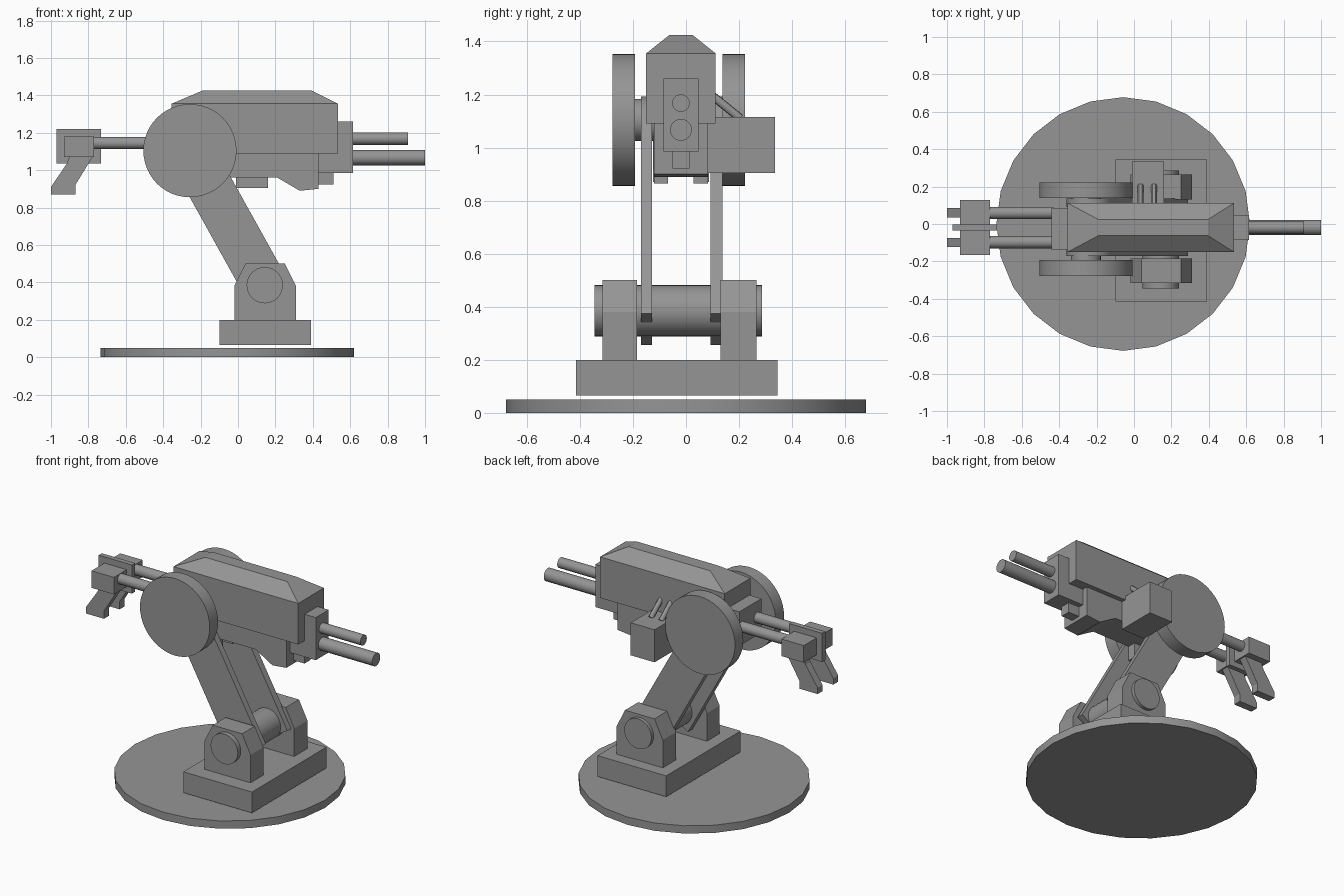
import bpy, bmesh, math
from mathutils import Matrix, Vector

if "Cube" in bpy.data.objects:
    bpy.data.objects.remove(bpy.data.objects["Cube"], do_unlink=True)

GREY = (0.3, 0.3, 0.3, 1)
metal = bpy.data.materials.new("plain_grey")
metal.use_nodes = True
metal.diffuse_color = GREY
metal.node_tree.nodes["Principled BSDF"].inputs["Base Color"].default_value = GREY

MID = -0.019  # centre plane of the gun


def finish(name, bm, smooth=False):
    bmesh.ops.recalc_face_normals(bm, faces=bm.faces)
    mesh = bpy.data.meshes.new(name)
    bm.to_mesh(mesh)
    bm.free()
    mesh.materials.append(metal)
    obj = bpy.data.objects.new(name, mesh)
    bpy.context.collection.objects.link(obj)
    if smooth:
        bpy.ops.object.select_all(action="DESELECT")
        obj.select_set(True)
        bpy.context.view_layer.objects.active = obj
        bpy.ops.object.shade_smooth_by_angle(angle=math.radians(30))
    return obj


def box(name, x, y, z):
    bm = bmesh.new()
    size = Matrix.Diagonal((x[1] - x[0], y[1] - y[0], z[1] - z[0], 1))
    place = Matrix.Translation((sum(x) / 2, sum(y) / 2, sum(z) / 2))
    bmesh.ops.create_cube(bm, size=1, matrix=place @ size)
    return finish(name, bm)


def rod(name, start, end, radius, sides=24):
    start, end = Vector(start), Vector(end)
    axis = end - start
    turn = axis.to_track_quat("Z", "Y").to_matrix().to_4x4()
    bm = bmesh.new()
    bmesh.ops.create_cone(bm, cap_ends=True, segments=sides, radius1=radius, radius2=radius,
                          depth=axis.length, matrix=Matrix.Translation((start + end) / 2) @ turn)
    return finish(name, bm, True)


def plate(name, profile, y, smooth=False):
    """Extrude an x-z profile between two y values."""
    bm = bmesh.new()
    face = bm.faces.new([bm.verts.new((px, y[0], pz)) for px, pz in profile])
    out = bmesh.ops.extrude_face_region(bm, geom=[face])
    verts = [v for v in out["geom"] if isinstance(v, bmesh.types.BMVert)]
    bmesh.ops.translate(bm, verts=verts, vec=(0, y[1] - y[0], 0))
    return finish(name, bm, smooth)


# Base and pedestal
rod("base_disc", (-0.058, 0, 0), (-0.058, 0, 0.05), 0.678)
box("pedestal", (-0.10, 0.39), (-0.415, 0.345), (0.065, 0.20))

# Pivot brackets and axle
bracket = [(-0.02, 0.2), (0.31, 0.2), (0.31, 0.38), (0.25, 0.5), (0.04, 0.5), (-0.02, 0.38)]
plate("bracket_right", bracket, (-0.315, -0.185))
plate("bracket_left", bracket, (0.13, 0.265))
rod("lower_axle", (0.143, -0.345, 0.385), (0.143, 0.287, 0.385), 0.097, 32)

# Slanted arm plates: square foot, rounded top
foot, top = Vector((0.143, 0.385)), Vector((-0.238, 1.07))
along = (top - foot).normalized()
across = Vector((along.y, -along.x))
half = 0.122
arm = [foot - along * 0.08 - across * half, foot - along * 0.08 + across * half]
for i in range(13):
    a = math.pi * i / 12
    arm.append(top + (across * math.cos(a) + along * math.sin(a)) * half)
plate("arm_right", arm, (-0.17, -0.128), True)
plate("arm_left", arm, (0.092, 0.137), True)

# Large side discs and their hub
for side, y0, y1 in (("right", -0.277, -0.192), ("left", 0.138, 0.223)):
    rod("side_disc_" + side, (-0.257, y0, 1.104), (-0.257, y1, 1.104), 0.249, 48)
rod("disc_hub", (-0.257, -0.2, 1.104), (-0.257, 0.15, 1.104), 0.08)

# Gun housing with a hipped roof, lofted from three rectangles
bm = bmesh.new()
rings = []
for x0, x1, w, z in ((-0.355, 0.535, 0.131, 1.09), (-0.355, 0.535, 0.131, 1.355),
                     (-0.19, 0.395, 0.043, 1.425)):
    rings.append([bm.verts.new((x, MID + y, z)) for x, y in
                  ((x0, -w), (x1, -w), (x1, w), (x0, w))])
for low, high in zip(rings, rings[1:]):
    for i in range(4):
        j = (i + 1) % 4
        bm.faces.new((low[i], low[j], high[j], high[i]))
bm.faces.new(rings[0])
bm.faces.new(rings[-1])
finish("gun_housing", bm)

# Lower housing, feet and rear block
lower = [(-0.34, 1.1), (0.43, 1.1), (0.43, 0.9), (0.33, 0.89), (0.21, 0.96), (-0.34, 0.96)]
plate("lower_housing", lower, (MID - 0.102, MID + 0.102))
for side, y in (("right", MID - 0.075), ("left", MID + 0.075)):
    box("foot_" + side, (-0.2, -0.06), (y - 0.027, y + 0.027), (0.865, 0.97))
box("rear_block", (-0.44, -0.34), (-0.14, 0.085), (1.03, 1.25))

# Muzzle block and barrels
box("muzzle_block", (0.42, 0.615), (-0.085, 0.047), (0.985, 1.26))
box("muzzle_lug", (0.42, 0.51), (-0.05, 0.013), (0.922, 1.0))
rod("upper_barrel", (0.6, MID, 1.168), (0.91, MID, 1.168), 0.033)
rod("lower_barrel", (0.6, MID, 1.067), (1.0, MID, 1.067), 0.041)

# Side box with two struts
box("side_box", (-0.01, 0.16), (0.08, 0.335), (0.905, 1.115))
for i, x in enumerate((0.035, 0.107)):
    rod("strut_%d" % (i + 1), (x, 0.1, 1.195), (x, 0.205, 1.11), 0.016, 12)

# Rear control rods, boxes and grips
grip = [(-1.0, 0.87), (-0.87, 0.87), (-0.87, 0.92), (-0.775, 1.075), (-0.9, 1.075),
        (-0.915, 1.035), (-1.0, 0.91)]
for side, s in (("right", -1), ("left", 1)):
    y = MID + s * 0.078
    rod("control_rod_" + side, (-0.43, y, 1.145), (-0.78, y, 1.145), 0.033)
    box("control_box_" + side, (-0.93, -0.77), sorted((MID + s * 0.014, MID + s * 0.147)),
        (1.07, 1.18))
    g = MID + s * 0.08
    plate("grip_" + side, grip, (g - 0.025, g + 0.025))
box("control_divider", (-0.97, -0.733), (MID - 0.016, MID + 0.016), (1.035, 1.22))
